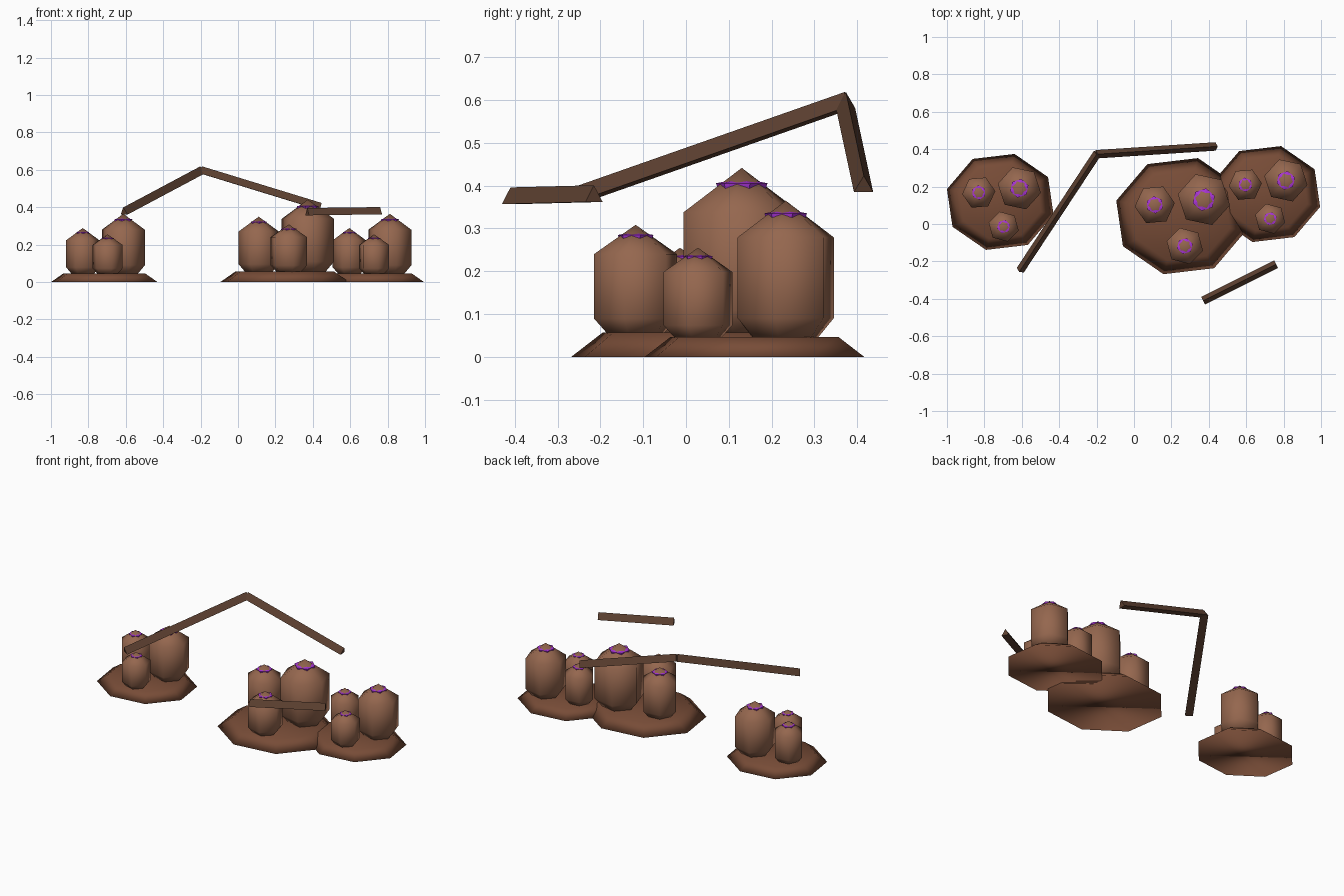
import bpy, bmesh, math
from mathutils import Matrix, Vector

if "Cube" in bpy.data.objects:
    bpy.data.objects.remove(bpy.data.objects["Cube"])


def material(name, rgb):
    m = bpy.data.materials.new(name)
    m.diffuse_color = (*rgb, 1)
    m.use_nodes = True
    m.node_tree.nodes["Principled BSDF"].inputs["Base Color"].default_value = m.diffuse_color
    return m


MOUND = material("mound_brown", (0.185, 0.072, 0.038))
POD = material("pod_brown", (0.30, 0.135, 0.077))
VENT = material("vent_purple", (0.40, 0.035, 0.68))
BRANCH = material("branch_brown", (0.112, 0.053, 0.031))


def lathe(name, profile, sides, turn, loc, mat, sy=1.0, smooth=True):
    """Low-poly turned solid from (radius, z) points, capped at both ends."""
    bm = bmesh.new()
    rings = []
    for r, z in profile:
        if r == 0:
            rings.append([bm.verts.new((0, 0, z))])
            continue
        angles = [math.radians(turn) + math.tau * i / sides for i in range(sides)]
        rings.append([bm.verts.new((r * math.cos(a), r * math.sin(a) * sy, z)) for a in angles])
    for a, b in zip(rings, rings[1:]):
        for i in range(sides):
            j = (i + 1) % sides
            if len(b) == 1:
                bm.faces.new((a[i], a[j], b[0]))
            else:
                bm.faces.new((a[i], a[j], b[j], b[i]))
    bm.faces.new(rings[0][::-1])
    if len(rings[-1]) > 1:
        bm.faces.new(rings[-1])
    me = bpy.data.meshes.new(name)
    bm.to_mesh(me)
    bm.free()
    for p in me.polygons:
        p.use_smooth = smooth
    me.materials.append(mat)
    ob = bpy.data.objects.new(name, me)
    ob.location = loc
    bpy.context.collection.objects.link(ob)
    return ob


# pod: x, y offset from mound centre, radius, tip height, rotation
PODS = [(0.102, 0.073, 0.118, 0.365, 48),
        (-0.115, 0.050, 0.089, 0.289, 5),
        (0.018, -0.132, 0.083, 0.255, 45)]


def cluster(name, x, y, s):
    # octagonal mound
    lathe(name + "_mound", [(0.295 * s, 0), (0.225 * s, 0.047 * s)], 8, -15, (x, y, 0), MOUND, 0.9)
    for i, (dx, dy, r, tip, turn) in enumerate(PODS):
        r, z0, tip = r * s, 0.042 * s, tip * s
        h = tip - z0
        loc = (x + dx * s, y + dy * s, z0)
        tag = f"{name}_pod_{i + 1}"
        # hexagonal pod with tucked-in foot and pointed cap
        lathe(tag, [(0.65 * r, 0), (r, 0.15 * h), (r, 0.735 * h), (0, h)], 6, turn, loc, POD)
        # purple vent corners poking through the cap
        lathe(tag + "_vent", [(0.38 * r, 0.85 * h), (0.43 * r, 0.908 * h), (0.2 * r, 0.925 * h)],
              6, turn + 30, loc, VENT, smooth=False)


cluster("left_cluster", -0.715, 0.118, 1.0)
cluster("middle_cluster", 0.25, 0.042, 1.21)
cluster("right_cluster", 0.71, 0.16, 1.0)


def beam(name, a, b, r=0.026):
    """Three-sided bar between two points, flat side down, ridge on top."""
    a, b = Vector(a), Vector(b)
    d = b - a
    z = d.normalized()
    side = z.cross(Vector((0, 0, 1))).normalized()
    up = side.cross(z)
    frame = Matrix((up, z.cross(up), z)).transposed()
    ob = lathe(name, [(r, 0), (r, d.length)], 3, 0, a, BRANCH, smooth=False)
    ob.data.transform(frame.to_4x4())


# bent overhead branch and the loose straight one
beam("branch_left", (-0.61, -0.25, 0.374), (-0.197, 0.377, 0.594))
beam("branch_right", (-0.2, 0.373, 0.594), (0.44, 0.415, 0.398))
beam("branch_front", (0.37, -0.41, 0.370), (0.76, -0.215, 0.375))
